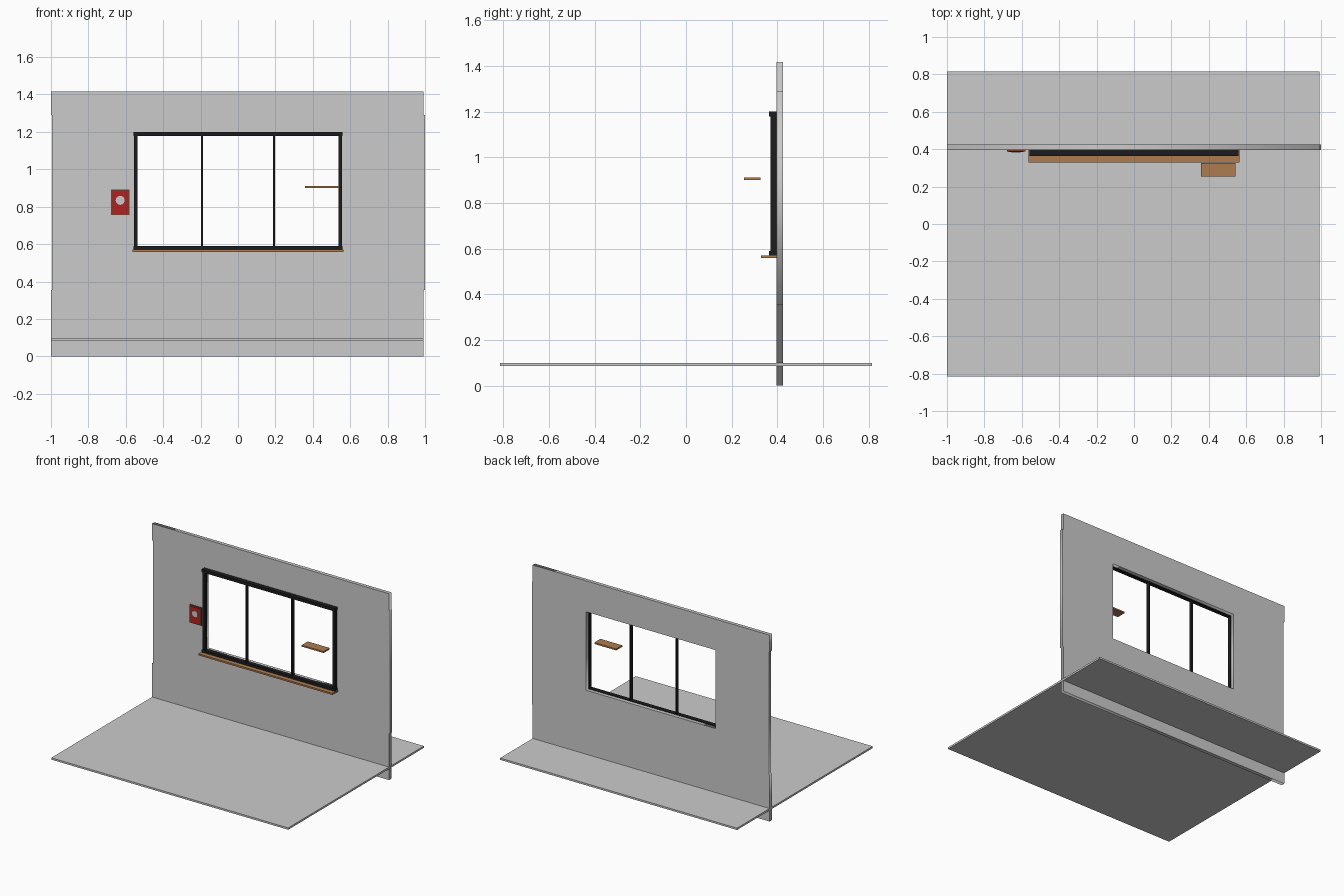
import bpy, math

if "Cube" in bpy.data.objects:
    bpy.data.objects.remove(bpy.data.objects["Cube"])


def material(name, color):
    m = bpy.data.materials.new(name)
    m.diffuse_color = (*color, 1)
    m.use_nodes = True
    m.node_tree.nodes["Principled BSDF"].inputs["Base Color"].default_value = m.diffuse_color
    return m


black = material("black_metal", (0.012, 0.012, 0.014))
wood = material("wood", (0.42, 0.2, 0.08))
red = material("red_paint", (0.45, 0.015, 0.015))
dark_red = material("dark_red", (0.22, 0.04, 0.025))


def finish(obj, name, mat):
    obj.name = name
    if mat:
        obj.data.materials.append(mat)
    return obj


def box(name, x, y, z, mat=None):
    """Box from (min, max) ranges."""
    bpy.ops.mesh.primitive_cube_add(size=1, location=[sum(r) / 2 for r in (x, y, z)])
    obj = bpy.context.object
    obj.scale = [r[1] - r[0] for r in (x, y, z)]
    bpy.ops.object.transform_apply(location=False, rotation=False, scale=True)
    return finish(obj, name, mat)


WALL_FRONT, WALL_BACK = 0.396, 0.424

# Wall: filled outline with a window opening, middle band stepped sideways
outline = [(-1, 0), (0.993, 0), (0.993, 0.355), (1, 0.355), (1, 1.29), (0.993, 1.29),
           (0.993, 1.417), (-1, 1.417), (-1, 1.29), (-0.994, 1.29), (-0.994, 0.355), (-1, 0.355)]
opening = [(-0.543, 0.585), (-0.543, 1.182), (0.543, 1.182), (0.543, 0.585)]
curve = bpy.data.curves.new("wall", 'CURVE')
curve.dimensions = '2D'
curve.fill_mode = 'BOTH'
curve.extrude = (WALL_BACK - WALL_FRONT) / 2
for pts in (outline, opening):
    s = curve.splines.new('POLY')
    s.points.add(len(pts) - 1)
    s.use_cyclic_u = True
    for p, (x, z) in zip(s.points, pts):
        p.co = (x, z, 0, 1)
wall = bpy.data.objects.new("wall", curve)
bpy.context.collection.objects.link(wall)
wall.location.y = (WALL_FRONT + WALL_BACK) / 2
wall.rotation_euler.x = math.radians(90)
bpy.ops.object.select_all(action='DESELECT')
wall.select_set(True)
bpy.context.view_layer.objects.active = wall
bpy.ops.object.convert(target='MESH')

# Floor slab
box("floor", (-1, 0.993), (-0.815, 0.815), (0.085, 0.099))

# Window frame: rails, posts and mullions
for name, z in (("top_rail", (1.178, 1.2)), ("bottom_rail", (0.569, 0.589))):
    box("window_" + name, (-0.56, 0.56), (0.363, WALL_FRONT), z, black)
for name, x in (("left", -0.546), ("right", 0.546)):
    box("window_post_" + name, (x - 0.01, x + 0.01), (0.37, WALL_FRONT), (0.589, 1.178), black)
for name, x in (("left", -0.193), ("right", 0.193)):
    box("window_mullion_" + name, (x - 0.005, x + 0.005), (0.37, WALL_FRONT), (0.589, 1.178), black)

# Wooden sill and small shelf
box("window_sill", (-0.564, 0.564), (0.329, WALL_FRONT), (0.558, 0.57), wood)
box("small_shelf", (0.359, 0.543), (0.253, 0.326), (0.9, 0.911), wood)

# Red call box with a round button
box("call_box_back", (-0.679, -0.581), (0.388, WALL_FRONT), (0.755, 0.891), dark_red)
box("call_box_face", (-0.67, -0.59), (0.385, 0.39), (0.764, 0.882), red)
bpy.ops.mesh.primitive_cylinder_add(vertices=24, radius=0.024, depth=0.006,
                                    location=(-0.63, 0.385, 0.834),
                                    rotation=(math.radians(90), 0, 0))
button = finish(bpy.context.object, "call_button", None)
bpy.ops.object.shade_smooth_by_angle()
